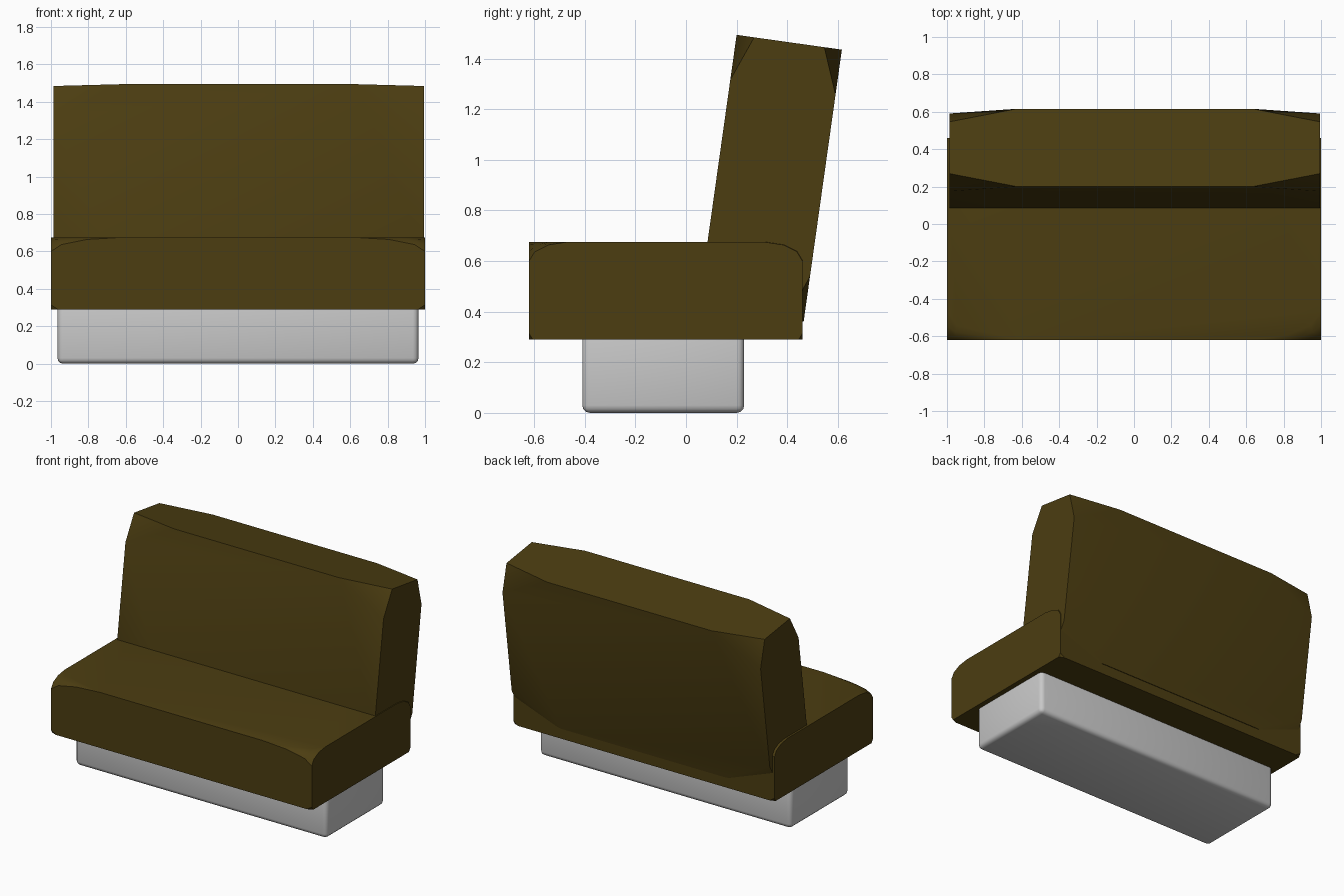
import bpy, bmesh, math
from mathutils import Matrix, Vector

cube = bpy.data.objects.get("Cube")
if cube:
    bpy.data.objects.remove(cube, do_unlink=True)


def material(name, rgb):
    mat = bpy.data.materials.new(name)
    mat.use_nodes = True
    mat.diffuse_color = (*rgb, 1)
    mat.node_tree.nodes["Principled BSDF"].inputs["Base Color"].default_value = (*rgb, 1)
    return mat


def scaled(v):
    return Matrix.Diagonal((*v, 1))


def cut_box(size, cut, segments):
    """Box whose eight corners are cut by a different length along each axis."""
    bm = bmesh.new()
    bmesh.ops.create_cube(bm, size=1)
    # Work in units of the cut, so that an even corner bevel becomes an uneven one
    bm.transform(scaled([s / c for s, c in zip(size, cut)]))
    bmesh.ops.bevel(bm, geom=bm.verts[:], offset=1, segments=segments,
                    profile=0.5, affect='VERTICES')
    bm.transform(scaled(cut))
    return bm


def finish(name, bm, mat, centre, tilt=0):
    bmesh.ops.recalc_face_normals(bm, faces=bm.faces[:])
    mesh = bpy.data.meshes.new(name)
    bm.to_mesh(mesh)
    bm.free()
    mesh.materials.append(mat)
    obj = bpy.data.objects.new(name, mesh)
    bpy.context.collection.objects.link(obj)
    obj.location = centre
    obj.rotation_euler.x = tilt
    bpy.ops.object.select_all(action='DESELECT')
    obj.select_set(True)
    bpy.context.view_layer.objects.active = obj
    bpy.ops.object.shade_smooth_by_angle(angle=math.radians(30))
    return obj


brown = material("brown upholstery", (0.072, 0.047, 0.0056))
grey = material("light grey plinth", (0.58, 0.58, 0.58))

# Plinth: box with softly rounded edges, its top sunk into the seat
bm = bmesh.new()
bmesh.ops.create_cube(bm, size=1)
bm.transform(scaled((1.93, 0.64, 0.34)))
bmesh.ops.bevel(bm, geom=bm.edges[:], offset=0.03, segments=3, profile=0.5, affect='EDGES')
finish("plinth", bm, grey, (0, -0.09, 0.17))

# Seat cushion: rounded corners, sliced flat underneath
seat_z = 0.457
bm = cut_box((2, 1.08, 0.436), (0.38, 0.15, 0.075), 3)
cut = bmesh.ops.bisect_plane(bm, geom=bm.verts[:] + bm.edges[:] + bm.faces[:],
                             plane_co=Vector((0, 0, 0.29 - seat_z)),
                             plane_no=Vector((0, 0, -1)), clear_outer=True)
rim = [e for e in cut["geom_cut"] if isinstance(e, bmesh.types.BMEdge)]
bmesh.ops.edgeloop_fill(bm, edges=rim)
finish("seat_cushion", bm, brown, (0, -0.08, seat_z))

# Backrest: leaning slab with clipped corners
bm = cut_box((1.98, 0.42, 1.085), (0.36, 0.07, 0.18), 1)
finish("backrest", bm, brown, (0.004, 0.3325, 0.9275), math.radians(-8))
